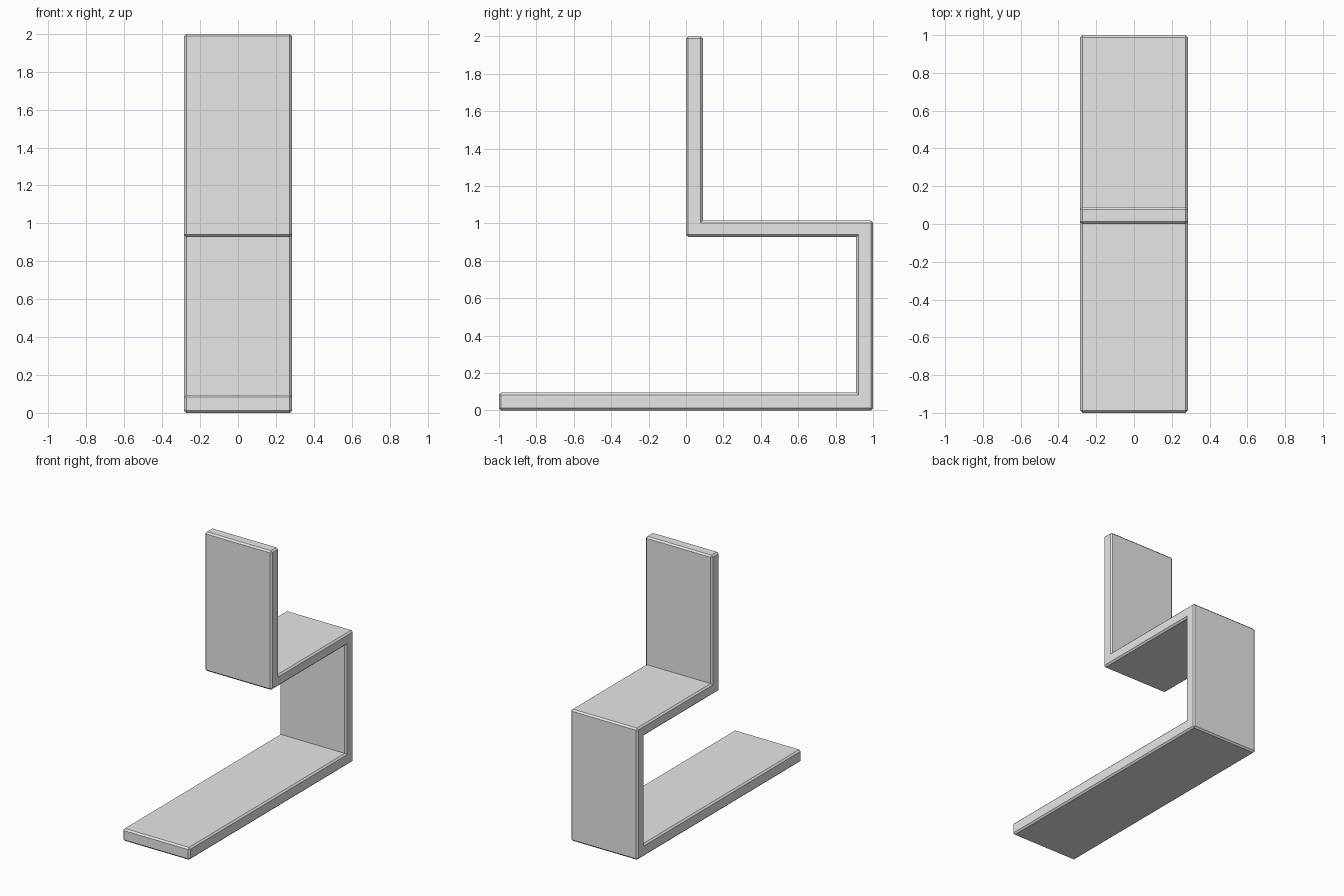
import bpy
import bmesh

old = bpy.data.objects.get("Cube")
if old:
    bpy.data.objects.remove(old, do_unlink=True)

HALF_WIDTH = 0.285
THICK = 0.09
BEVEL = 0.012

# Plain grey material
grey = bpy.data.materials.new("plain_grey")
grey.use_nodes = True
colour = (0.8, 0.8, 0.8, 1.0)
grey.diffuse_color = colour
grey.node_tree.nodes["Principled BSDF"].inputs["Base Color"].default_value = colour

# Side profile (y, z) of the folded strip: foot, upright, seat, backrest
seat_top = 1.015
seat_under = seat_top - THICK + 0.003
profile = [
    (-1, 0), (1, 0), (1, seat_top), (THICK, seat_top), (THICK, 2), (0, 2),
    (0, seat_under), (1 - THICK, seat_under), (1 - THICK, THICK + 0.005),
    (-1, THICK + 0.005),
]

# Extrude the profile across the width
bm = bmesh.new()
side = bm.faces.new([bm.verts.new((-HALF_WIDTH, y, z)) for y, z in profile])
result = bmesh.ops.extrude_face_region(bm, geom=[side], use_keep_orig=True)
moved = [v for v in result["geom"] if isinstance(v, bmesh.types.BMVert)]
bmesh.ops.translate(bm, verts=moved, vec=(2 * HALF_WIDTH, 0, 0))
bmesh.ops.recalc_face_normals(bm, faces=bm.faces)

# Chamfer the outer edges, leaving the inside folds sharp
outer = [e for e in bm.edges if e.is_convex]
bmesh.ops.bevel(bm, geom=outer, offset=BEVEL, offset_type="OFFSET",
                segments=1, affect="EDGES", clamp_overlap=True)
bmesh.ops.recalc_face_normals(bm, faces=bm.faces)

mesh = bpy.data.meshes.new("folded_chair")
bm.to_mesh(mesh)
bm.free()
mesh.materials.append(grey)
chair = bpy.data.objects.new("folded_chair", mesh)
bpy.context.collection.objects.link(chair)
